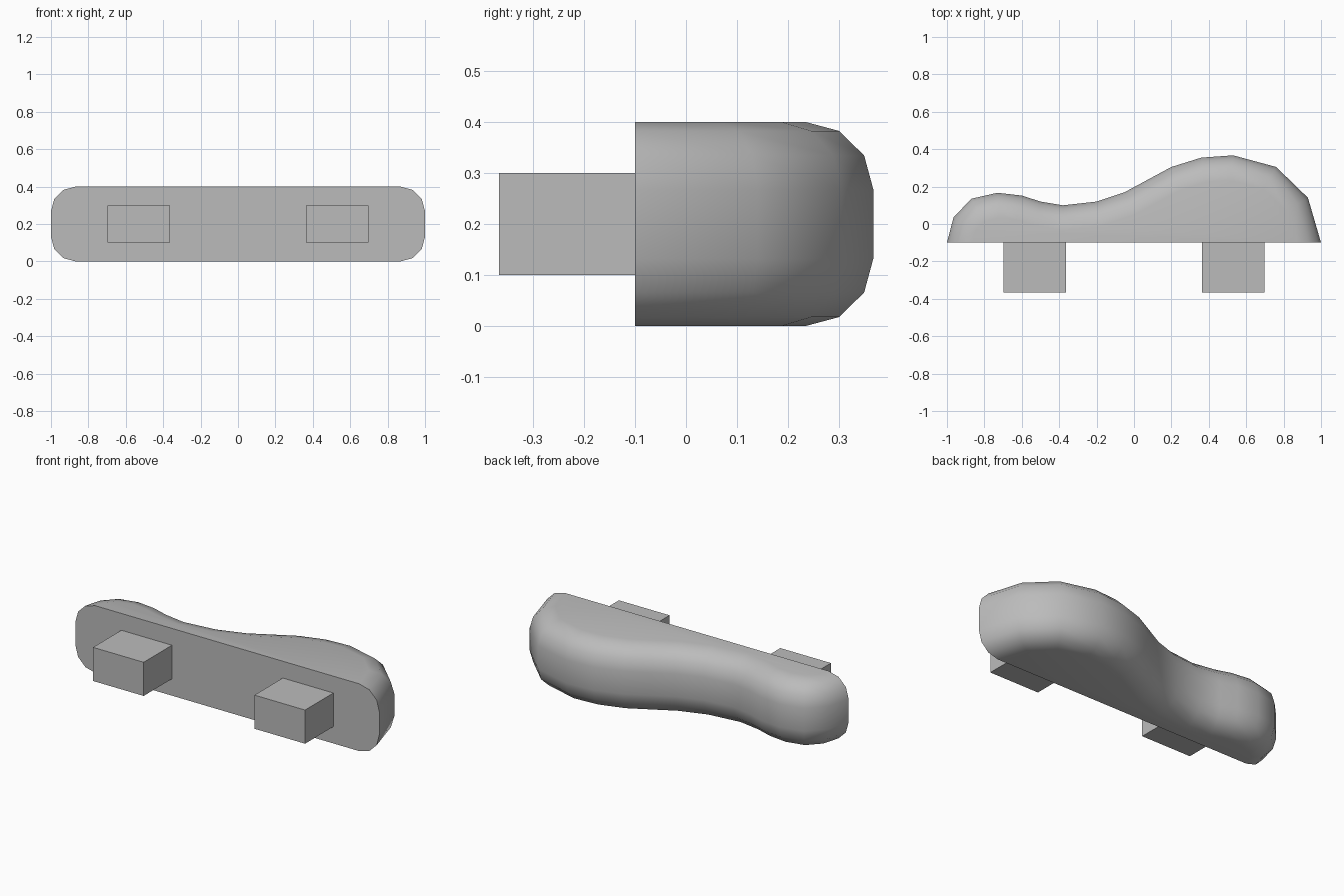
import bpy, bmesh, math
from mathutils import Vector

cube = bpy.data.objects.get("Cube")
if cube:
    bpy.data.objects.remove(cube, do_unlink=True)

grey = bpy.data.materials.new("plain grey")
grey.use_nodes = True
colour = (0.5, 0.5, 0.5, 1)
grey.diffuse_color = colour
grey.node_tree.nodes["Principled BSDF"].inputs["Base Color"].default_value = colour

HEIGHT, ROUND, FRONT = 0.4, 0.132, -0.1


def add_object(name, bm):
    bmesh.ops.recalc_face_normals(bm, faces=bm.faces)
    mesh = bpy.data.meshes.new(name)
    bm.to_mesh(mesh)
    bm.free()
    mesh.materials.append(grey)
    obj = bpy.data.objects.new(name, mesh)
    bpy.context.collection.objects.link(obj)
    return obj


# Wavy outline of the grip, from its right end to its left end
outline = [Vector(p) for p in (
    (-1, FRONT), (-.965, .035), (-.87, .135), (-.73, .167), (-.6, .152),
    (-.5, .12), (-.38, .1), (-.2, .12), (-.05, .17), (.07, .235), (.2, .305),
    (.36, .355), (.53, .367), (.76, .305), (.93, .14), (1, FRONT))]


def inset(distance):
    """Outline moved inward, with its ends kept on the flat front."""
    points = [outline[0] + Vector((distance, 0))]
    for before, here, after in zip(outline, outline[1:], outline[2:]):
        a, b = (here - before).normalized(), (after - here).normalized()
        na, nb = Vector((a.y, -a.x)), Vector((b.y, -b.x))
        points.append(here + (na + nb) * distance / (1 + na.dot(nb)))
    points.append(outline[-1] - Vector((distance, 0)))
    return points


# Grip: stacked outlines with rounded upper and lower edges
levels = []
for step in range(4):
    angle = math.radians(30 * step)
    levels.append((ROUND * (1 - math.sin(angle)), ROUND * (1 - math.cos(angle))))
levels += [(d, HEIGHT - z) for d, z in reversed(levels)]

bm = bmesh.new()
rings = [[bm.verts.new((p.x, p.y, z)) for p in inset(d)] for d, z in levels]
for low, high in zip(rings, rings[1:]):
    for i in range(len(low) - 1):
        bm.faces.new((low[i], low[i + 1], high[i + 1], high[i]))
bm.faces.new(rings[0])
bm.faces.new(rings[-1])
bm.faces.new([r[0] for r in rings] + [r[-1] for r in reversed(rings)])
grip = add_object("grip", bm)
bpy.ops.object.select_all(action='DESELECT')
grip.select_set(True)
bpy.context.view_layer.objects.active = grip
bpy.ops.object.shade_smooth_by_angle(angle=math.radians(35))

# Two mounting blocks on the flat front
for name, side in (("left_mounting_block", 1), ("right_mounting_block", -1)):
    bm = bmesh.new()
    bmesh.ops.create_cube(bm, size=1)
    bmesh.ops.scale(bm, vec=(.333, .266, .2), verts=bm.verts)
    bmesh.ops.translate(bm, vec=(side * .531, -.233, HEIGHT / 2), verts=bm.verts)
    add_object(name, bm)
